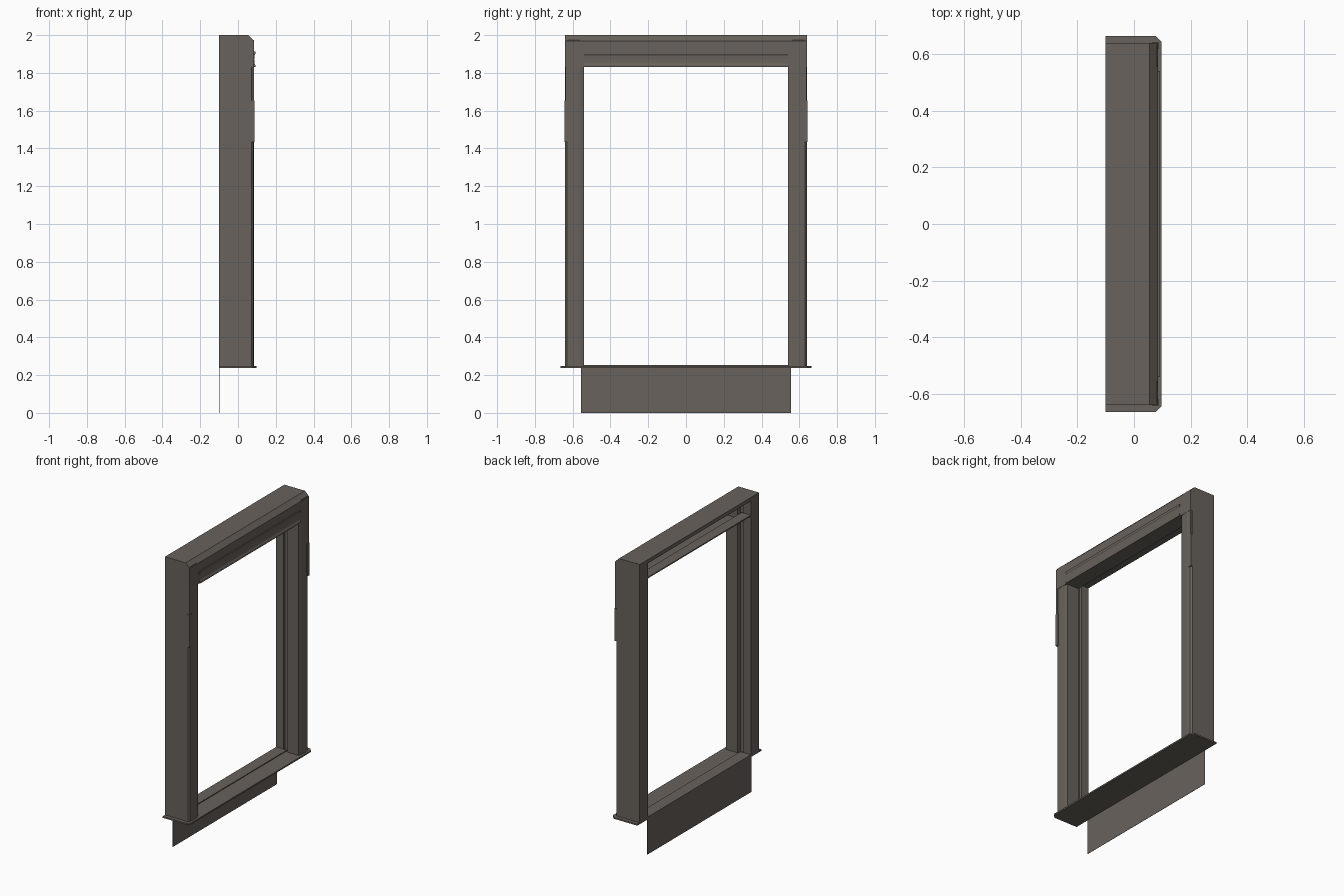
import bpy, bmesh
from mathutils import Vector

if "Cube" in bpy.data.objects:
    bpy.data.objects.remove(bpy.data.objects["Cube"])

mat = bpy.data.materials.new("dark taupe")
mat.diffuse_color = (0.14, 0.122, 0.106, 1)
mat.use_nodes = True
mat.node_tree.nodes["Principled BSDF"].inputs["Base Color"].default_value = mat.diffuse_color


def prism(name, pts, to_a, to_b):
    """Extrude a closed profile between two mappings of its points."""
    bm = bmesh.new()
    a = [bm.verts.new(to_a(*p)) for p in pts]
    b = [bm.verts.new(to_b(*p)) for p in pts]
    bm.faces.new(a)
    bm.faces.new(b[::-1])
    n = len(pts)
    for i in range(n):
        bm.faces.new((a[i], b[i], b[(i + 1) % n], a[(i + 1) % n]))
    bmesh.ops.recalc_face_normals(bm, faces=bm.faces)
    me = bpy.data.meshes.new(name)
    bm.to_mesh(me)
    bm.free()
    ob = bpy.data.objects.new(name, me)
    bpy.context.collection.objects.link(ob)
    me.materials.append(mat)
    return ob


def along_y(name, pts, y):
    return prism(name, pts, lambda x, z: (x, -y, z), lambda x, z: (x, y, z))


def along_z(name, pts, z0, z1, s=1):
    return prism(name, pts, lambda x, y: (x, s * y, z0), lambda x, y: (x, s * y, z1))


def rect(x0, x1, v0, v1):
    return [(x0, v0), (x1, v0), (x1, v1), (x0, v1)]


# jambs with shutter groove, and the slim hinge strips and bars on their outer corners
jamb = [(-.1, .64), (.072, .64), (.082, .63), (.084, .60), (.082, .56), (.076, .54),
        (-.01, .54), (-.01, .57), (-.045, .57), (-.045, .552), (-.1, .552)]
for s, side in ((1, "right"), (-1, "left")):
    along_z(side + "_jamb", jamb, .245, 1.975, s)
    along_z(side + "_hinge_strip", rect(.072, .084, .626, .639), 1.655, 1.835, s)
    along_z(side + "_hinge_bar", rect(.065, .087, .618, .643), 1.435, 1.655, s)

# header casing: hollow, open at the back, chamfered front edge
along_y("header_casing", [(-.1, 2), (.055, 2), (.085, 1.97), (.085, 1.83), (-.01, 1.83),
                          (-.01, 1.84), (.07, 1.84), (.07, 1.96), (.05, 1.975), (-.1, 1.975)], .64)

# moulding with two lips and a shallow hollow between
along_y("header_moulding", [(.08, 1.83), (.092, 1.83), (.092, 1.842), (.087, 1.85), (.086, 1.87),
                            (.087, 1.892), (.092, 1.9), (.092, 1.912), (.08, 1.912)], .54)

# shelf behind the shutter slot
along_y("header_shelf", rect(-.1, -.03, 1.872, 1.88), .552)

# sill with clipped front corners and a raised back part
along_z("sill", [(-.1, -.665), (.076, -.665), (.098, -.643), (.098, .643),
                 (.076, .665), (-.1, .665)], .238, .248)
along_y("sill_step", rect(-.1, -.02, .24, .254), .552)

# thin apron panel below the sill
along_y("apron_panel", rect(-.1, -.098, 0, .24), .557)
